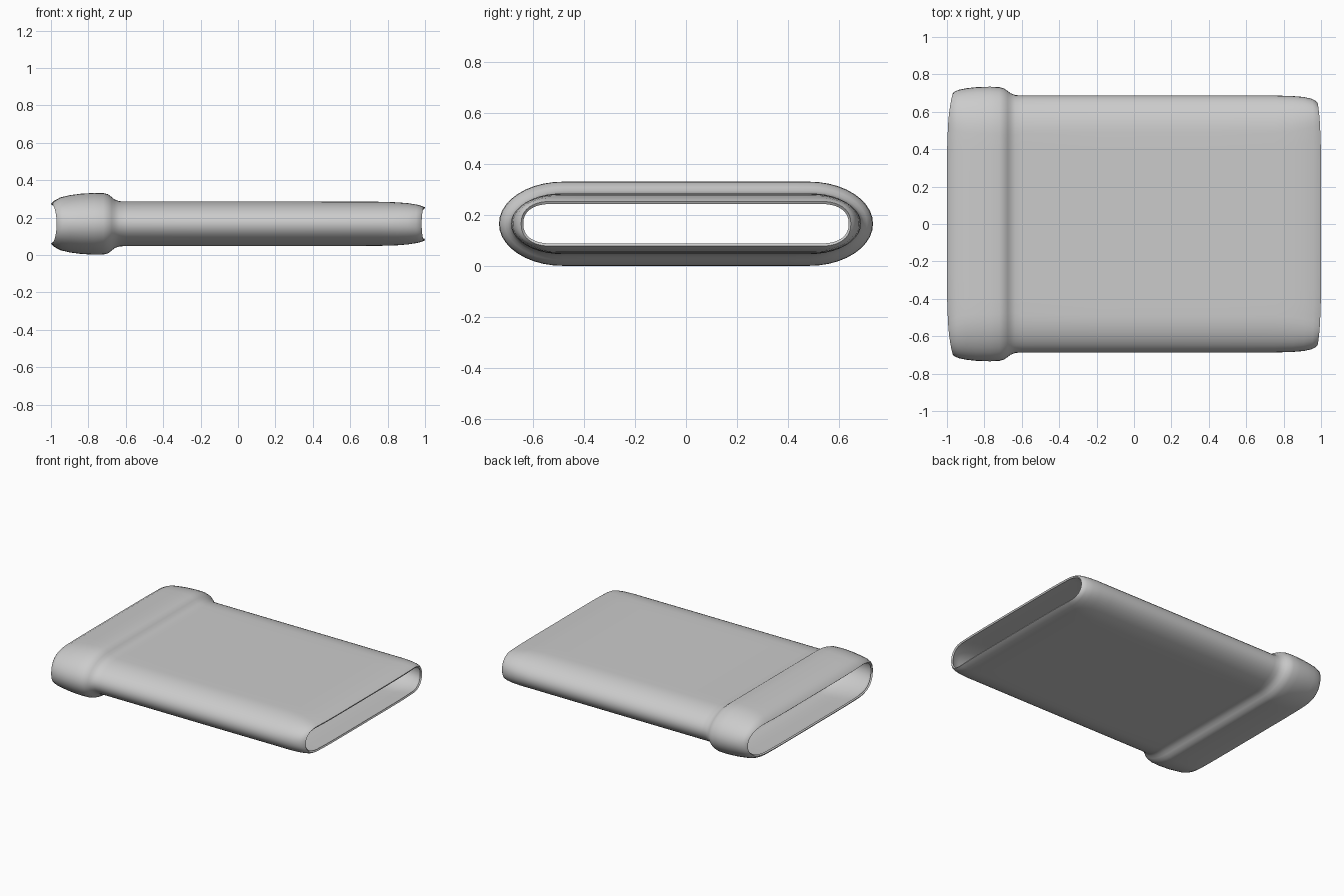
import bpy, bmesh, math

if "Cube" in bpy.data.objects:
    bpy.data.objects.remove(bpy.data.objects["Cube"])

MID_Z = 0.167

# Stations along x: x, half width, half height, corner length, corner power, end bow
STATIONS = [
    (-1.00, 0.695, 0.106, 0.17, 2.3, 0.030),
    (-0.985, 0.706, 0.122, 0.19, 2.2, 0.022),
    (-0.95, 0.717, 0.141, 0.22, 2.1, 0.012),
    (-0.90, 0.726, 0.153, 0.24, 2.0, 0.005),
    (-0.84, 0.732, 0.161, 0.25, 2.0, 0),
    (-0.77, 0.734, 0.165, 0.25, 2.0, 0),
    (-0.72, 0.732, 0.164, 0.25, 2.0, 0),
    (-0.695, 0.725, 0.158, 0.25, 2.0, 0),
    (-0.675, 0.711, 0.143, 0.23, 2.0, 0),
    (-0.66, 0.699, 0.130, 0.22, 2.0, 0),
    (-0.635, 0.689, 0.121, 0.21, 2.0, 0),
    (-0.60, 0.687, 0.119, 0.20, 2.0, 0),
    (-0.20, 0.687, 0.119, 0.20, 2.0, 0),
    (0.40, 0.687, 0.119, 0.20, 2.0, 0),
    (0.75, 0.687, 0.118, 0.20, 2.0, 0),
    (0.85, 0.684, 0.115, 0.19, 2.1, 0),
    (0.91, 0.679, 0.110, 0.17, 2.1, -0.002),
    (0.96, 0.669, 0.102, 0.15, 2.2, -0.008),
    (0.985, 0.658, 0.095, 0.13, 2.3, -0.014),
    (1.00, 0.647, 0.088, 0.12, 2.3, -0.018),
]


def section(hw, hh, corner, power, flat=6, arc=10):
    """Flattened rounded outline as a closed loop of (y, z)."""
    y0 = hw - corner
    quarter = []
    for i in range(arc + 1):
        t = math.pi / 2 * i / arc
        c, s = max(math.cos(t), 0), math.sin(t)
        quarter.append((y0 + corner * c ** (2 / power), hh * s ** (2 / power)))
    quarter += [(y0 * (1 - i / flat), hh) for i in range(1, flat + 1)]
    half = quarter + [(-y, z) for y, z in quarter[-2::-1]]
    return half + [(y, -z) for y, z in half[-2:0:-1]]


# Sleeve with raised collar, lofted through the stations
bm = bmesh.new()
rings = []
for x, hw, hh, corner, power, bow in STATIONS:
    rings.append([bm.verts.new((x + bow * (abs(y) / hw) ** 6, y, z + MID_Z))
                  for y, z in section(hw, hh, corner, power)])
for a, b in zip(rings, rings[1:]):
    n = len(a)
    for i in range(n):
        j = (i + 1) % n
        bm.faces.new((a[i], a[j], b[j], b[i]))
bmesh.ops.recalc_face_normals(bm, faces=bm.faces)
# Make sure normals point outward
top = max(bm.faces, key=lambda f: f.calc_center_median().z)
if top.normal.z < 0:
    bmesh.ops.reverse_faces(bm, faces=bm.faces)

mesh = bpy.data.meshes.new("collared_sleeve")
bm.to_mesh(mesh)
bm.free()
sleeve = bpy.data.objects.new("collared_sleeve", mesh)
bpy.context.collection.objects.link(sleeve)

# Thin wall, open at both ends
wall = sleeve.modifiers.new("wall", 'SOLIDIFY')
wall.thickness = 0.012
wall.offset = -1

bpy.context.view_layer.objects.active = sleeve
sleeve.select_set(True)
bpy.ops.object.modifier_apply(modifier=wall.name)
bpy.ops.object.shade_smooth_by_angle(angle=math.radians(50))
